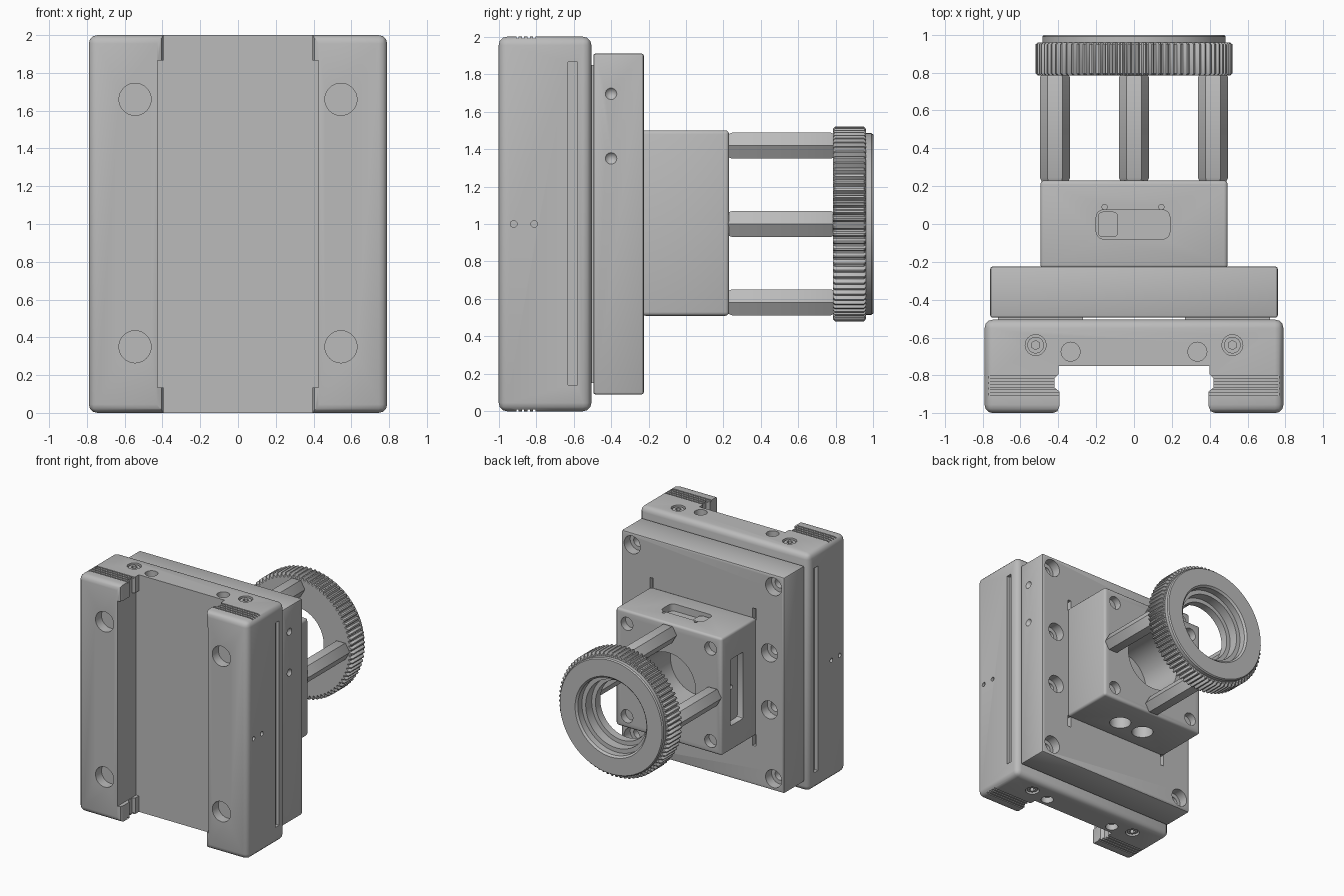
import bpy, bmesh, math
from mathutils import Matrix, Vector

old = bpy.data.objects.get("Cube")
if old:
    bpy.data.objects.remove(old, do_unlink=True)

grey = bpy.data.materials.new("machined grey")
grey.use_nodes = True
grey.diffuse_color = (0.5, 0.5, 0.5, 1)
grey.node_tree.nodes["Principled BSDF"].inputs["Base Color"].default_value = (0.5, 0.5, 0.5, 1)
parts = []


def finish(bm, name):
    bmesh.ops.recalc_face_normals(bm, faces=bm.faces)
    mesh = bpy.data.meshes.new(name)
    bm.to_mesh(mesh)
    bm.free()
    mesh.materials.append(grey)
    ob = bpy.data.objects.new(name, mesh)
    bpy.context.collection.objects.link(ob)
    parts.append(ob)
    return ob


def box(name, lo, hi, bevel=0, segments=3, axis=None):
    """Box between two corners; bevels all edges or only those along one axis."""
    lo, hi = Vector(lo), Vector(hi)
    bm = bmesh.new()
    bmesh.ops.create_cube(bm, size=1)
    bmesh.ops.scale(bm, vec=hi - lo, verts=bm.verts)
    bmesh.ops.translate(bm, vec=(lo + hi) / 2, verts=bm.verts)
    if bevel:
        edges = [e for e in bm.edges if axis is None or
                 abs((e.verts[0].co - e.verts[1].co)[axis]) > 1e-5]
        bmesh.ops.bevel(bm, geom=edges, offset=bevel, segments=segments,
                        profile=0.5, affect='EDGES')
    return finish(bm, name)


def cylinder(name, centre, axis, radius, length, sides=32, end_radius=None):
    """Cylinder or cone centred on a point, along x, y or z."""
    turn = {'x': Matrix.Rotation(math.pi / 2, 4, 'Y'),
            'y': Matrix.Rotation(-math.pi / 2, 4, 'X'), 'z': Matrix()}[axis]
    bm = bmesh.new()
    bmesh.ops.create_cone(bm, cap_ends=True, segments=sides, radius1=radius,
                          radius2=radius if end_radius is None else end_radius,
                          depth=length, matrix=Matrix.Translation(centre) @ turn)
    return finish(bm, name)


def prism(name, outline, z0, z1):
    """Extrude an x-y outline upward."""
    bm = bmesh.new()
    face = bm.faces.new([bm.verts.new((x, y, z0)) for x, y in outline])
    top = bmesh.ops.extrude_face_region(bm, geom=[face])
    bmesh.ops.translate(bm, vec=(0, 0, z1 - z0),
                        verts=[v for v in top["geom"] if isinstance(v, bmesh.types.BMVert)])
    return finish(bm, name)


def cut(target, *cutters):
    """Subtract each cutter from the target and discard it."""
    for tool in cutters:
        mod = target.modifiers.new("cut", 'BOOLEAN')
        mod.operation, mod.solver, mod.object = 'DIFFERENCE', 'EXACT', tool
        deps = bpy.context.evaluated_depsgraph_get()
        mesh = bpy.data.meshes.new_from_object(target.evaluated_get(deps))
        target.modifiers.clear()
        target.data = mesh
        parts.remove(tool)
        bpy.data.objects.remove(tool, do_unlink=True)


# Clamp body with a channel between two jaws
body = box("clamp_body", (-0.79, -1, 0), (0.79, -0.505, 2), 0.045)
half = [(0.43, -1.1), (0.43, -1.0), (0.405, -0.99), (0.395, -0.965), (0.395, -0.885),
        (0.42, -0.865), (0.42, -0.815), (0.4, -0.795), (0.4, -0.75)]
channel = half + [(-x, y) for x, y in reversed(half)]
cut(body, prism("channel_cut", channel, -0.1, 2.1),
    box("wide_channel_cut", (-0.425, -1.2, 0.135), (0.425, -0.75, 1.865)))

for side in (-1, 1):
    for z in (0.35, 1.66):
        cut(body, cylinder("jaw_hole_cut", (side * 0.545, -1, z), 'y', 0.085, 0.16))
    # Long side slot and two pin holes
    cut(body, box("slit_cut", (side * 0.79 - 0.03, -0.63, 0.14),
                  (side * 0.79 + 0.03, -0.58, 1.865)))
    for y in (-0.92, -0.81):
        cut(body, cylinder("pin_cut", (side * 0.79, y, 1), 'x', 0.018, 0.06, 16))
    for end in (0, 2):
        # Grip grooves across each jaw end
        for i in range(4):
            y = -0.9 + i * 0.03
            cut(body, box("groove_cut", (side * 0.58 - 0.19, y - 0.006, end - 0.012),
                          (side * 0.58 + 0.19, y + 0.006, end + 0.012)))
        cut(body, cylinder("screw_cut", (side * 0.52, -0.64, end), 'z', 0.055, 0.08),
            cylinder("end_hole_cut", (side * 0.335, -0.675, end), 'z', 0.05, 0.1))
        inward = 1 if end == 0 else -1
        screw = cylinder("end_screw", (side * 0.52, -0.64, end + inward * 0.035),
                         'z', 0.044, 0.05)
        cut(screw, cylinder("socket_cut", (side * 0.52, -0.64, end), 'z', 0.024, 0.07, 6))
    # Shims between the body and the plate
    lo, hi = sorted((side * 0.27, side * 0.72))
    box("shim", (lo, -0.52, 0.15), (hi, -0.48, 1.85))

# Mounting plate with counterbored holes
plate = box("mounting_plate", (-0.76, -0.495, 0.09), (0.76, -0.225, 1.91), 0.012, 2)
for side in (-1, 1):
    for x, dz in ((0.66, 0.81), (0.62, 0.24)):
        for z in (1 - dz, 1 + dz):
            cut(plate, cylinder("bolt_cut", (side * x, -0.225, z), 'y', 0.075, 0.16),
                cylinder("bore_cut", (side * x, -0.3, z), 'y', 0.042, 0.2))
    for z in (0.47, 1.53):
        cut(plate, box("key_cut", (side * 0.48 - 0.015, -0.26, z - 0.05),
                       (side * 0.48 + 0.015, -0.2, z + 0.05)))
for z in (1.35, 1.695):
    cut(plate, cylinder("side_hole_cut", (0.75, -0.4, z), 'x', 0.0, 0.06, 24, 0.046))

# Housing block with a central bore
block = box("housing_block", (-0.495, -0.235, 0.51), (0.495, 0.23, 1.5), 0.02)
cut(block, cylinder("bore_cut", (0, 0.1, 1), 'y', 0.25, 0.5, 48))
for x in (-0.39, 0.39):
    for z in (0.61, 1.39):
        cut(block, cylinder("corner_hole_cut", (x, 0.23, z), 'y', 0.055, 0.12))
# Switch window on top, display window on one side, sockets underneath
cut(block, box("switch_cut", (-0.2, -0.08, 1.44), (0.19, 0.075, 1.6), 0.04, 4, 2),
    box("display_cut", (-0.6, -0.055, 0.72), (-0.44, 0.115, 1.28), 0.015, 2, 0))
for x in (-0.155, 0.145):
    cut(block, cylinder("dimple_cut", (x, 0.09, 1.5), 'z', 0.014, 0.04, 16))
for x in (-0.12, 0.11):
    cut(block, cylinder("socket_cut", (x, -0.04, 0.51), 'z', 0.085, 0.24))
cut(block, cylinder("display_pin_cut", (-0.44, 0.03, 1), 'x', 0.02, 0.08, 16))
box("switch_slider", (-0.19, -0.07, 1.43), (-0.085, 0.065, 1.475), 0.025, 3, 2)

# Hexagonal posts, chamfered at both ends
for i in range(4):
    a = i * math.pi / 2
    x, z = 0.418 * math.cos(a), 1 + 0.418 * math.sin(a)
    bm = bmesh.new()
    rings = [[bm.verts.new((x + r * math.cos(k * math.pi / 3), y,
                            z + r * math.sin(k * math.pi / 3))) for k in range(6)]
             for y, r in ((0.225, 0.07), (0.245, 0.08), (0.775, 0.08), (0.79, 0.07))]
    for a_ring, b_ring in zip(rings, rings[1:]):
        for k in range(6):
            bm.faces.new((a_ring[k - 1], a_ring[k], b_ring[k], b_ring[k - 1]))
    bm.faces.new(rings[0])
    bm.faces.new(rings[-1])
    finish(bm, "hex_post")

# Knurled ring: lathed section whose rim is notched into teeth
section = [(0.25, 0.785), (0.508, 0.785), (0.52, 0.795), (0.52, 0.95), (0.508, 0.96),
           (0.485, 0.96), (0.485, 0.99), (0.477, 1.0), (0.335, 1.0), (0.32, 0.985),
           (0.32, 0.93), (0.285, 0.93), (0.285, 0.85), (0.25, 0.85)]
teeth = 80
steps = teeth * 4
bm = bmesh.new()
loops = []
for s in range(steps):
    a = 2 * math.pi * s / steps
    notch = 0.022 if s % 4 < 2 else 0
    loops.append([bm.verts.new(((r - (notch if r > 0.5 else 0)) * math.cos(a), y,
                                1 + (r - (notch if r > 0.5 else 0)) * math.sin(a)))
                  for r, y in section])
for s in range(steps):
    for k in range(len(section)):
        bm.faces.new((loops[s - 1][k - 1], loops[s - 1][k], loops[s][k], loops[s][k - 1]))
finish(bm, "knurled_ring")

# Smooth the curved surfaces, keep machined edges crisp
bpy.ops.object.select_all(action='DESELECT')
for ob in parts:
    ob.select_set(True)
bpy.context.view_layer.objects.active = parts[0]
bpy.ops.object.shade_smooth_by_angle(angle=math.radians(32))
